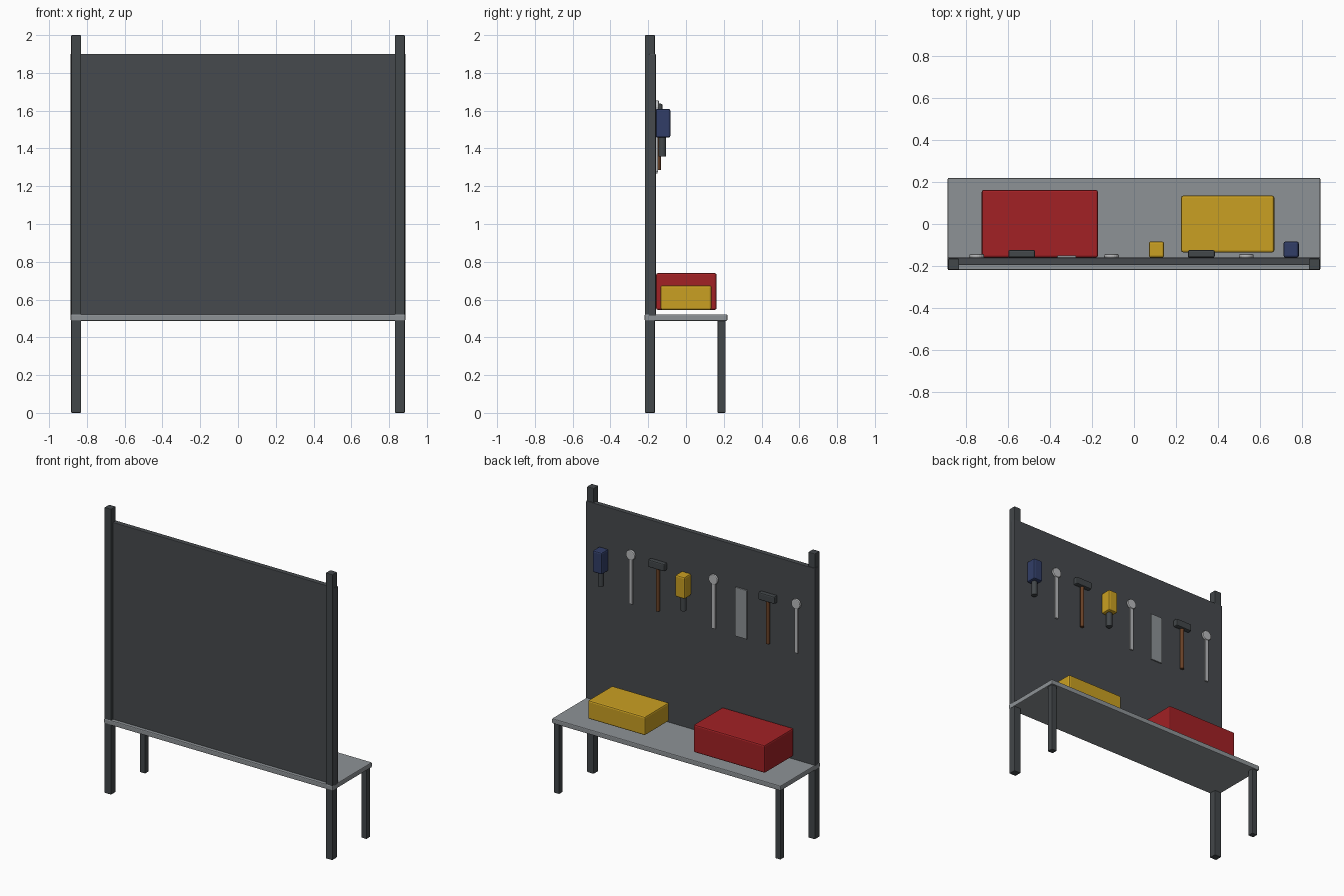
import bpy
from math import pi

cube = bpy.data.objects.get("Cube")
if cube:
    bpy.data.objects.remove(cube, do_unlink=True)


def make_material(name, rgb):
    mat = bpy.data.materials.new(name)
    mat.use_nodes = True
    mat.diffuse_color = (*rgb, 1)
    bsdf = mat.node_tree.nodes["Principled BSDF"]
    bsdf.inputs["Base Color"].default_value = (*rgb, 1)
    return mat


PANEL = make_material("panel grey", (0.062, 0.068, 0.075))
FRAME = make_material("frame grey", (0.055, 0.063, 0.068))
STEEL = make_material("worktop steel", (0.27, 0.29, 0.305))
CHROME = make_material("bright metal", (0.48, 0.49, 0.50))
WOOD = make_material("wood brown", (0.14, 0.053, 0.02))
RED = make_material("red", (0.36, 0.015, 0.018))
YELLOW = make_material("yellow", (0.59, 0.35, 0.016))
BLUE = make_material("dark blue", (0.031, 0.048, 0.135))


def finish(obj, name, mat, bevel):
    obj.name = name
    obj.data.materials.append(mat)
    if bevel:
        mod = obj.modifiers.new("edge bevel", 'BEVEL')
        mod.width = bevel
        mod.segments = 2
        mod.limit_method = 'ANGLE'
    return obj


def box(name, xs, ys, zs, mat, bevel=0.004):
    """Box spanning the given low and high limits on each axis."""
    spans = (xs, ys, zs)
    bpy.ops.mesh.primitive_cube_add(size=1, location=[sum(s) / 2 for s in spans])
    obj = bpy.context.object
    obj.scale = [s[1] - s[0] for s in spans]
    bpy.ops.object.transform_apply(location=False, rotation=False, scale=True)
    return finish(obj, name, mat, bevel)


def rod(name, x, y, zs, radius, mat):
    """Upright round bar."""
    bpy.ops.mesh.primitive_cylinder_add(vertices=16, radius=radius, depth=zs[1] - zs[0],
                                        location=(x, y, sum(zs) / 2))
    bpy.ops.object.shade_smooth_by_angle()
    return finish(bpy.context.object, name, mat, 0)


def around(centre, size):
    return (centre - size / 2, centre + size / 2)


WALL = -0.16  # face of the panel that carries the tools

# Bench top, back panel, posts and legs
box("bench_top", (-0.886, 0.886), (-0.219, 0.219), (0.487, 0.522), STEEL, 0.006)
box("back_panel", (-0.887, 0.887), (-0.196, WALL), (0.515, 1.9), PANEL)
for side, x in (("left", 0.857), ("right", -0.857)):
    box(side + "_post", around(x, 0.052), around(-0.191, 0.052), (0, 2), FRAME)
    box(side + "_leg", around(x, 0.042), around(0.188, 0.042), (0, 0.49), FRAME)

# Cases on the bench
box("red_case", (-0.724, -0.171), (-0.159, 0.162), (0.545, 0.74), RED, 0.01)
box("yellow_case", (0.224, 0.667), (-0.135, 0.135), (0.545, 0.675), YELLOW, 0.01)


# Tools hanging on the panel
def power_tool(x, mat, label):
    box(label + "_tool_body", around(x, 0.073), (WALL, -0.083), (1.457, 1.61), mat, 0.01)
    rod(label + "_tool_grip", x, -0.125, (1.357, 1.47), 0.02, FRAME)


def hammer(x, label):
    box(label + "_hammer_head", around(x, 0.128), (WALL, -0.124), (1.585, 1.637), FRAME, 0.008)
    rod(label + "_hammer_handle", x, -0.146, (1.287, 1.6), 0.013, WOOD)


def wrench(x, label):
    box(label + "_wrench_shaft", around(x, 0.027), (WALL, -0.148), (1.275, 1.61), CHROME, 0.003)
    bpy.ops.mesh.primitive_cylinder_add(vertices=20, radius=0.035, depth=0.018,
                                        location=(x, WALL + 0.008, 1.619), rotation=(pi / 2, 0, 0))
    finish(bpy.context.object, label + "_wrench_head", CHROME, 0.006)


def peg(index):
    """Evenly spaced hanging positions, from -x to +x."""
    return -0.747 + index * 1.494 / 7


power_tool(peg(7), BLUE, "blue")
power_tool(peg(4), YELLOW, "yellow")
hammer(peg(5), "left")
hammer(peg(1), "right")
wrench(peg(6), "left")
wrench(peg(3), "middle")
wrench(peg(0), "right")
box("saw_blade", around(peg(2), 0.09), (WALL, -0.15), (1.268, 1.61), STEEL, 0.002)
